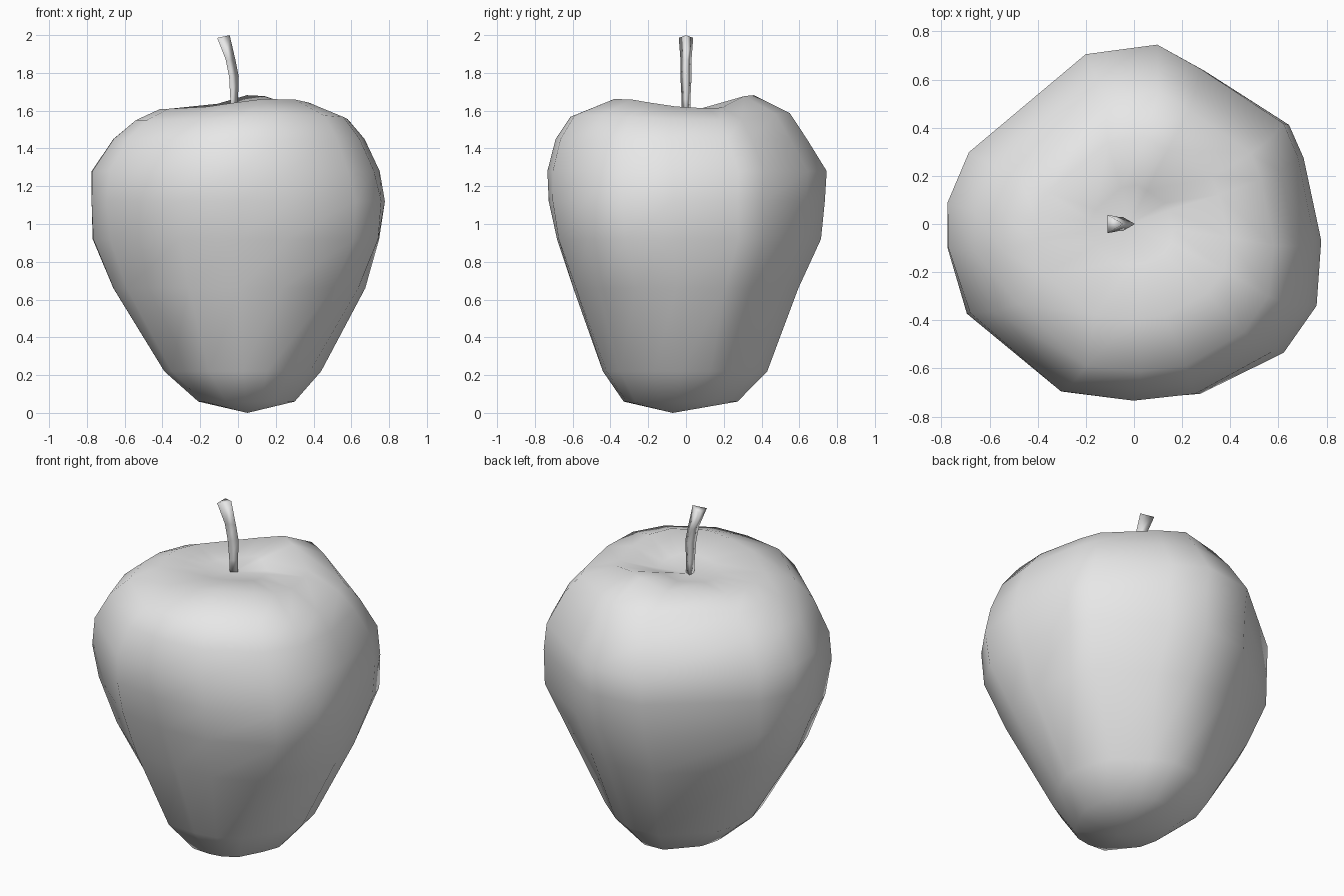
import bpy, bmesh, math
from mathutils import Vector

default_cube = bpy.data.objects.get("Cube")
if default_cube:
    bpy.data.objects.remove(default_cube, do_unlink=True)


def make_material(name, colour):
    material = bpy.data.materials.new(name)
    material.use_nodes = True
    material.diffuse_color = colour
    material.node_tree.nodes["Principled BSDF"].inputs["Base Color"].default_value = colour
    return material


def loft(name, rings, material, start=None, end=None):
    """Skin closed rings of points, closing each end with a pole or a cap."""
    bm = bmesh.new()
    loops = [[bm.verts.new(point) for point in ring] for ring in rings]
    count = len(loops[0])
    for lower, upper in zip(loops, loops[1:]):
        for i in range(count):
            j = (i + 1) % count
            bm.faces.new((lower[i], lower[j], upper[j], upper[i]))
    for loop, pole in ((loops[0], start), (loops[-1], end)):
        if pole is None:
            bm.faces.new(loop)
        else:
            tip = bm.verts.new(pole)
            for i in range(count):
                bm.faces.new((loop[i], loop[(i + 1) % count], tip))
    bmesh.ops.recalc_face_normals(bm, faces=bm.faces[:])
    for face in bm.faces:
        face.smooth = True
    mesh = bpy.data.meshes.new(name)
    bm.to_mesh(mesh)
    bm.free()
    mesh.materials.append(material)
    obj = bpy.data.objects.new(name, mesh)
    bpy.context.collection.objects.link(obj)
    return obj


def unit_outline(points):
    """Scale an outline so that it reaches 1 along x and y."""
    wide = max(abs(x) for x, y in points)
    deep = max(abs(y) for x, y in points)
    return [Vector((x / wide, y / deep)) for x, y in points]


grey = make_material("plain grey", (0.8, 0.8, 0.8, 1.0))

# Uneven plan outlines of the fruit, counter-clockwise from its left side
shoulder = unit_outline([
    (.77, -.07), (.70, .28), (.64, .42), (.29, .65), (.11, .75),
    (-.19, .71), (-.68, .3), (-.77, .09), (-.77, -.1), (-.69, -.38),
    (-.3, -.71), (.01, -.74), (.27, -.71), (.6, -.53), (.74, -.34)])
foot = unit_outline([
    (.42, -.03), (.39, .13), (.34, .24), (.18, .37), (.06, .43),
    (-.14, .42), (-.37, .2), (-.42, .05), (-.42, -.06), (-.38, -.21),
    (-.18, -.43), (0, -.44), (.13, -.42), (.25, -.35), (.36, -.17)])

# Fruit sections: x range, y range, height, wavy rim,
# then the swelling at front left, front right and back left
sections = [(-.21, .3, -.33, .28, .06, 0, 0, 0, 0),
            (-.39, .44, -.44, .44, .22, 0, 0, 0, 0),
            (-.66, .67, -.6, .6, .66, 0, .05, -.01, 0),
            (-.77, .74, -.69, .71, .92, 0, .07, -.03, .04),
            (-.775, .775, -.735, .735, 1.12, 0, .03, 0, 0),
            (-.775, .75, -.745, .745, 1.28, 0, 0, -.03, 0),
            (-.66, .67, -.7, .64, 1.45, 0, 0, -.02, 0),
            (-.54, .58, -.62, .55, 1.55, .5, 0, 0, 0),
            (-.41, .39, -.4, .36, 1.61, 1, 0, 0, 0),
            (-.18, .16, -.17, .16, 1.598, .45, 0, 0, 0)]


def lobe(angle, degrees, power):
    return max(0, math.cos(angle - math.radians(degrees))) ** power


def fruit_ring(x0, x1, y0, y1, z, wave, front_left, front_right, back_left):
    ring = []
    blend = min(1, max(0, (.92 - z) / .7))
    for upper, lower in zip(shoulder, foot):
        x, y = upper.lerp(lower, blend)
        angle = math.atan2(y, x)
        # The rim rises in two shoulders, at the back and the front left
        lift = .075 * lobe(angle, 76, 8) + .055 * lobe(angle, -58, 3)
        scale = (1 + front_left * lobe(angle, -45, 8)
                 + front_right * lobe(angle, -135, 8)
                 + back_left * lobe(angle, 45, 8))
        ring.append(((x0 + x1) / 2 + scale * x * (x1 - x0) / 2,
                     (y0 + y1) / 2 + scale * y * (y1 - y0) / 2,
                     z + wave * lift))
    return ring


loft("fruit_body", [fruit_ring(*section) for section in sections], grey,
     start=(.05, -.07, 0), end=(-.02, 0, 1.59))

# Three-sided stem, bent sideways and flared at the cut tip
path = [(-.025, 1.57, .025), (-.027, 1.66, .027), (-.03, 1.78, .034),
        (-.048, 1.87, .034), (-.088, 1.99, .044)]
sides = 3
stem_rings = []
for x, z, radius in path:
    ring = []
    for k in range(sides):
        turn = 2 * math.pi * k / sides
        offset = Vector((math.cos(turn), math.sin(turn), 0)) * radius
        tilt = .22 if z > 1.9 else 0
        ring.append(Vector((x, 0, z + offset.x * tilt)) + offset)
    stem_rings.append(ring)
loft("stem", stem_rings, grey)
